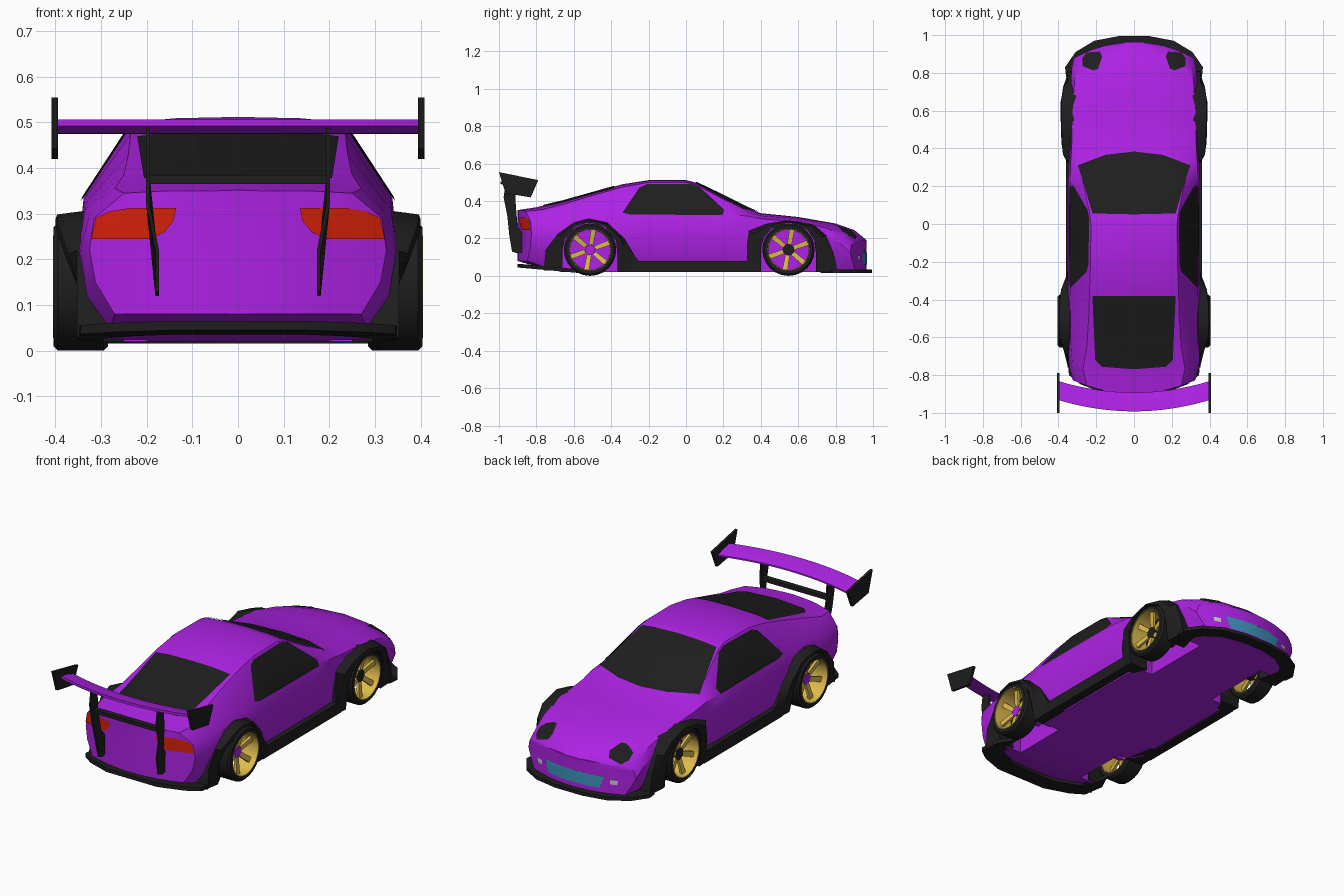
import bpy, bmesh, math
from mathutils import Vector

if "Cube" in bpy.data.objects:
    bpy.data.objects.remove(bpy.data.objects["Cube"])


def material(name, r, g, b):
    m = bpy.data.materials.new(name)
    m.diffuse_color = (r, g, b, 1)
    m.use_nodes = True
    m.node_tree.nodes["Principled BSDF"].inputs["Base Color"].default_value = m.diffuse_color
    return m


PURPLE = material("purple paint", .42, .016, .78)
BLACK = material("black trim", .013, .013, .013)
GOLD = material("gold rim", .74, .50, .075)
RED = material("red lamp", .66, .015, .003)
BLUE = material("blue cooler", .05, .29, .50)
GREY = material("pale lamp", .6, .6, .6)


def finish(name, bm, mat):
    mesh = bpy.data.meshes.new(name)
    bm.to_mesh(mesh)
    bm.free()
    mesh.materials.append(mat)
    ob = bpy.data.objects.new(name, mesh)
    bpy.context.collection.objects.link(ob)
    return ob


def loft(name, rings, mat, wrap=False, caps=True):
    """Skin closed rings of equal length; wrap joins the last ring to the first."""
    bm = bmesh.new()
    vs = [[bm.verts.new(p) for p in ring] for ring in rings]
    n = len(vs[0])
    for i in range(len(vs) if wrap else len(vs) - 1):
        a, b = vs[i], vs[(i + 1) % len(vs)]
        for j in range(n):
            k = (j + 1) % n
            bm.faces.new((a[j], a[k], b[k], b[j]))
    if caps and not wrap:
        bm.faces.new(vs[0])
        bm.faces.new(vs[-1])
    bmesh.ops.remove_doubles(bm, verts=bm.verts, dist=.0002)
    bmesh.ops.recalc_face_normals(bm, faces=bm.faces)
    return finish(name, bm, mat)


def box(name, x, y, z, mat):
    return loft(name, [[(a, y[0], z[0]), (a, y[1], z[0]), (a, y[1], z[1]), (a, y[0], z[1])] for a in x], mat)


def lathe(name, profile, x0, s, yc, zc, mat, n=24):
    """Turn a closed (radius, x) profile about the wheel axis."""
    rings = []
    for i in range(n):
        t = 2 * math.pi * i / n
        rings.append([(s * (x0 + x), yc + r * math.cos(t), zc + r * math.sin(t)) for r, x in profile])
    return loft(name, rings, mat, wrap=True)


# Body shell: y, floor z, floor w, side w, shoulder w, z, top edge w, z, centre z
ROWS = [
    (-.90, .08, .27, .325, .315, .29, .25, .345, .352),
    (-.80, .05, .28, .345, .325, .30, .27, .355, .367),
    (-.66, .02, .29, .35, .335, .31, .25, .385, .400),
    (-.50, .02, .30, .35, .336, .32, .24, .430, .445),
    (-.34, .02, .30, .35, .338, .33, .235, .475, .490),
    (-.20, .02, .30, .35, .338, .335, .23, .500, .512),
    (.00, .02, .30, .35, .338, .335, .228, .500, .512),
    (.06, .02, .30, .35, .338, .335, .235, .485, .497),
    (.20, .02, .30, .35, .338, .33, .265, .410, .430),
    (.33, .02, .30, .345, .335, .32, .293, .345, .365),
    (.40, .02, .30, .345, .33, .305, .28, .322, .335),
    (.60, .02, .30, .34, .325, .290, .25, .306, .315),
    (.80, .02, .29, .335, .315, .255, .25, .270, .280),
    (.90, .03, .28, .33, .305, .215, .25, .236, .245),
    (.965, .03, .27, .32, .31, .165, .27, .186, .192),
]


def section(row, squeeze=1.0):
    y, zb, wb, wm, ws, zs, wt, zt, zc = row
    bow = math.copysign(.1 * max(0, abs(y) - .6) / .35, y)
    half = [(wb, zb), (wm * .96, zb + .07), (wm, min(.22, zs - .04)), (ws, zs), (wt, zt),
            (wt * .6, zt + .75 * (zc - zt))]
    pts = [(0, zb)] + half + [(0, zc)] + [(-x, z) for x, z in reversed(half)]
    return [(x * squeeze, y - bow * (x * squeeze / .35) ** 2, z) for x, z in pts]


ends = (0, .3, .55, .8)
body = loft("body_shell", [section(ROWS[0], k) for k in ends] + [section(r) for r in ROWS]
            + [section(ROWS[-1], k) for k in reversed(ends)], PURPLE, caps=False)
shell = body.data.copy()


def decal(name, poly, axis, sign, mat, flip=1):
    """Trim a copy of the shell to a convex outline seen along an axis."""
    u, v = [a for a in range(3) if a != axis]
    poly = [(p * (flip if u == 0 else 1), q) for p, q in poly]
    cu, cv = (sum(p[i] for p in poly) / len(poly) for i in (0, 1))
    bm = bmesh.new()
    bm.from_mesh(shell)
    bm.normal_update()
    bmesh.ops.delete(bm, geom=[f for f in bm.faces if f.normal[axis] * sign < .2], context='FACES')
    for (a, b), (c, d) in zip(poly, poly[1:] + poly[:1]):
        no, co = Vector(), Vector()
        no[u], no[v] = d - b, a - c
        co[u], co[v] = a, b
        if no[u] * (cu - a) + no[v] * (cv - b) > 0:
            no = -no
        bmesh.ops.bisect_plane(bm, geom=bm.verts[:] + bm.edges[:] + bm.faces[:],
                               plane_co=co, plane_no=no.normalized(), clear_outer=True)
    bm.normal_update()
    for vert in bm.verts:
        vert.co += vert.normal * .004
    finish(name, bm, mat)


# Windows and nose cooler
decal("windscreen", [(-.22, .055), (0, .05), (.22, .055), (.295, .31), (.15, .365), (0, .382),
                     (-.15, .365), (-.295, .31)], 2, 1, BLACK)
decal("rear_window", [(-.22, -.38), (.22, -.38), (.205, -.72), (.17, -.755), (0, -.768),
                      (-.17, -.755), (-.205, -.72)], 2, 1, BLACK)
decal("cooler_grille", [(-.175, .125), (.175, .125), (.15, .06), (-.15, .06)], 1, 1, BLUE)

FRONT, REAR = .548, -.513
# Arch flares: outline y, z and outer x; wheel well outline y, z
FLARES = {
    "front": (FRONT, [(.33, .02, .36), (.325, .15, .37), (.335, .24, .38), (.43, .278, .385), (.55, .297, .388),
                      (.68, .275, .388), (.75, .215, .38), (.79, .12, .37), (.81, .02, .36)],
              [(.38, -.1), (.77, -.1), (.76, .18), (.66, .27), (.60, .284), (.49, .284), (.42, .26), (.38, .18)]),
    "rear": (REAR, [(-.76, .03, .34), (-.75, .14, .35), (-.69, .22, .375), (-.60, .285, .398), (-.52, .306, .40),
                    (-.42, .285, .398), (-.33, .20, .39), (-.27, .10, .375), (-.20, .02, .358)],
             [(-.67, -.1), (-.36, -.1), (-.36, .18), (-.42, .26), (-.47, .284), (-.56, .284), (-.61, .26),
              (-.66, .18)]),
}

cutters = []
for s, side in ((1, "right"), (-1, "left")):
    decal(side + "_side_window", [(-.34, .335), (-.25, .47), (-.21, .488), (.02, .49), (.07, .475),
                                  (.205, .35), (.195, .325), (-.30, .328)], 0, s, BLACK)
    decal(side + "_tail_lamp", [(.32, .245), (.31, .29), (.28, .305), (.23, .313), (.135, .313),
                                (.14, .285), (.16, .26), (.19, .245)], 1, -1, RED, s)
    decal(side + "_head_lamp", [(.18, .91), (.168, .885), (.19, .82), (.215, .812), (.272, .835),
                                (.272, .875), (.25, .905)], 2, 1, BLACK, s)
    decal(side + "_nose_lamp", [(.20, .108), (.24, .108), (.235, .085), (.20, .085)], 1, 1, GREY, s)
    box(side + "_side_skirt", (s * .31, s * .36), (-.30, .36), (.02, .08), BLACK)

    for end, (yc, outline, well) in FLARES.items():
        rings = []
        for y, z, x in outline:
            d = Vector((y - yc, z - .14)).normalized() * .147
            iy, iz = yc + d.x, .14 + d.y
            if z < .13:     # straight drop below the axle
                iy, iz = yc + math.copysign(.147, y - yc), z
            my, mz = y * .6 + iy * .4, z * .6 + iz * .4
            rings.append([(s * .28, y, z), (s * (.352 if z < .25 else .338), y, z), (s * (x - .004), my, mz),
                          (s * x, iy, iz), (s * .25, iy, iz)])
        loft(f"{end}_{side}_arch_flare", rings, BLACK)

        # Wheel: tyre, rim barrel, six spokes and hub
        x0, w = (.285, .098) if end == "front" else (.300, .104)
        label = f"{end}_{side}_"
        lathe(label + "tyre", [(.110, 0), (.13, 0), (.14, .01), (.14, w - .01), (.13, w), (.110, w)],
              x0, s, yc, .14, BLACK)
        lathe(label + "rim", [(.110, .002), (.112, w + .001), (.109, w + .001), (.107, .002)],
              x0, s, yc, .14, GOLD)
        for i in range(6):
            t = math.radians(20 + 60 * i)
            ring = []
            for r, hw, dx in ((.028, .012, .045), (.109, .014, .06)):
                ring.append([(s * (x0 + dx + h), yc + r * math.cos(t) - q * math.sin(t),
                              .14 + r * math.sin(t) + q * math.cos(t))
                             for q, h in ((-hw, 0), (hw, 0), (hw, .014), (-hw, .014))])
            loft(label + f"spoke_{i + 1}", ring, GOLD)
        hr, hub_mat = (.032, BLACK) if end == "front" else (.028, PURPLE)
        hub = [[(s * x, yc + hr * math.cos(i * math.pi / 6), .14 + hr * math.sin(i * math.pi / 6))
                for i in range(12)] for x in (.19, x0 + .06)]
        loft(label + "hub", hub, hub_mat)
        cutters.append(loft("well_cutter", [[(s * x, y, z) for y, z in well] for x in (.20, .5)], PURPLE))

    # Wing end plate and upright
    plate = [(-1.0, .555), (-.79, .512), (-.83, .42), (-.965, .442)]
    loft(side + "_wing_end_plate", [[(s * x, y, z) for y, z in plate] for x in (.394, .408)], BLACK)
    stand = [(-.965, .49), (-.915, .485), (-.91, .38), (-.90, .26), (-.865, .22), (-.86, .13), (-.90, .12),
             (-.93, .13), (-.945, .22), (-.955, .32), (-.975, .42)]
    loft(side + "_wing_upright", [[(s * (x + .02 * min(1, max(0, (z - .22) / .1))), y, z) for y, z in stand]
                                  for x in (.173, .181)], BLACK)

# Cut the wheel wells
bpy.context.view_layer.objects.active = body
for c in cutters:
    c.hide_render = True
    mod = body.modifiers.new("well", 'BOOLEAN')
    mod.operation, mod.solver, mod.object = 'DIFFERENCE', 'EXACT', c
    bpy.ops.object.modifier_apply(modifier=mod.name)
for c in cutters:
    bpy.data.objects.remove(c)

# Curved rear wing and its cross bar
foil = [(0, .506), (0, .492), (.05, .476), (.1, .474), (.1, .482), (.05, .498)]
loft("rear_wing", [[(x / 20, -.992 + .06 * (x / 8) ** 2 + y, z) for y, z in foil] for x in range(-8, 9)], PURPLE)
box("wing_cross_bar", (-.195, .195), (-.945, -.915), (.365, .385), BLACK)


# Crescent plates: front splitter and rear diffuser
def crescent(name, half, depth, z0, z1, tilt=0):
    rings = []
    for x, y in half + [(-x, y) for x, y in reversed(half)]:
        inner = (x * .85, y - depth)
        rings.append([(a, b, z + tilt * (b + .9)) for (a, b), z in
                      (((x, y), z0), ((x, y), z1), (inner, z1), (inner, z0))])
    loft(name, rings, BLACK)


crescent("front_splitter", [(.36, .78), (.365, .83), (.31, .91), (.21, .97), (.08, .995)], .06, .016, .034)
crescent("rear_diffuser", [(.35, -.67), (.345, -.80), (.28, -.85), (.15, -.90)], -.10, .045, .065, -.09)

# Soft shading with sharp creases
bpy.ops.object.select_all(action='SELECT')
bpy.ops.object.shade_smooth_by_angle(angle=math.radians(35))
